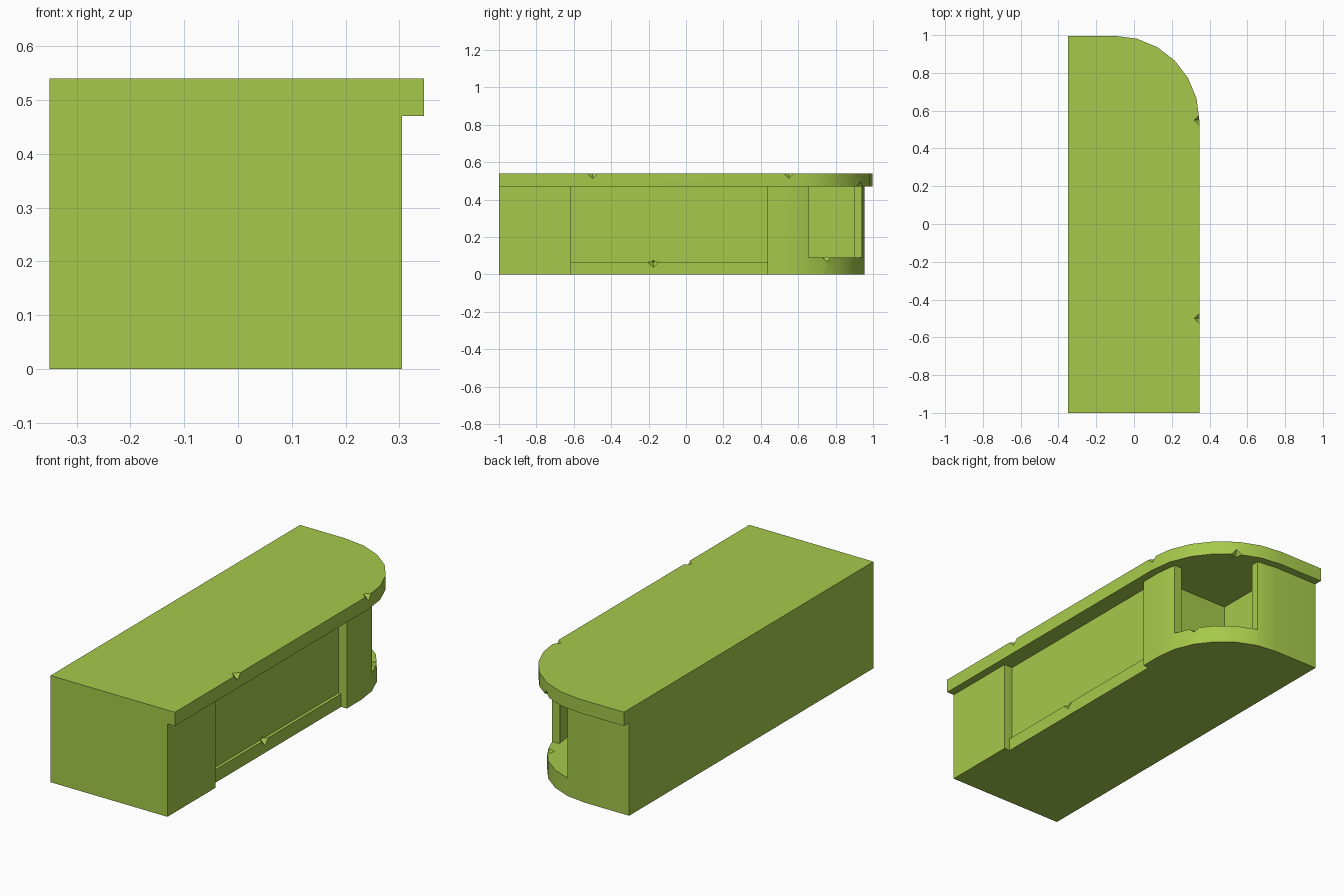
import bpy, bmesh, math
from mathutils import Matrix

cube = bpy.data.objects.get("Cube")
if cube:
    bpy.data.objects.remove(cube, do_unlink=True)

lime = bpy.data.materials.new("lime green")
lime.use_nodes = True
colour = (0.381, 0.584, 0.069, 1)
lime.diffuse_color = colour
lime.node_tree.nodes["Principled BSDF"].inputs["Base Color"].default_value = colour

CX, CY = -0.1, 0.55  # centre shared by all rounded corners
LEFT, FRONT = -0.35, -1.0
UNDER_TOP = 0.47


def arc(radius, steps=6):
    angles = [math.pi / 2 * i / steps for i in range(steps + 1)]
    return [(CX + radius * math.cos(a), CY + radius * math.sin(a)) for a in angles]


def add_object(name, bm):
    mesh = bpy.data.meshes.new(name)
    bmesh.ops.recalc_face_normals(bm, faces=bm.faces[:])
    bm.to_mesh(mesh)
    bm.free()
    obj = bpy.data.objects.new(name, mesh)
    mesh.materials.append(lime)
    bpy.context.collection.objects.link(obj)
    return obj


def prism(name, outline, z0, z1):
    bm = bmesh.new()
    face = bm.faces.new([bm.verts.new((x, y, z0)) for x, y in outline])
    moved = bmesh.ops.extrude_face_region(bm, geom=[face])["geom"]
    verts = [g for g in moved if isinstance(g, bmesh.types.BMVert)]
    bmesh.ops.translate(bm, verts=verts, vec=(0, 0, z1 - z0))
    return add_object(name, bm)


def box(name, x0, x1, y0, y1, z0, z1):
    return prism(name, [(x0, y0), (x1, y0), (x1, y1), (x0, y1)], z0, z1)


def chip(x, y, z, turn=0):
    # small diamond that nicks an edge
    bm = bmesh.new()
    bmesh.ops.create_uvsphere(bm, u_segments=4, v_segments=2, radius=0.028)
    bm.transform(Matrix.Translation((x, y, z)) @ Matrix.Rotation(turn, 4, "Z"))
    return add_object("chip_cutter", bm)


def select(obj):
    bpy.ops.object.select_all(action="DESELECT")
    obj.select_set(True)
    bpy.context.view_layer.objects.active = obj


def carve(obj, cutters):
    select(obj)
    for cutter in cutters:
        mod = obj.modifiers.new("cut", "BOOLEAN")
        mod.operation = "DIFFERENCE"
        mod.solver = "EXACT"
        mod.object = cutter
        bpy.ops.object.modifier_apply(modifier=mod.name)
        bpy.data.objects.remove(cutter, do_unlink=True)


def rounded_outline(radius):
    return [(LEFT, FRONT), (CX + radius, FRONT)] + arc(radius) + [(LEFT, CY + radius)]


# Counter body with a rounded back corner
body_r, top_r = 0.405, 0.446
body = prism("counter_body", rounded_outline(body_r), 0, UNDER_TOP)

# Long side recess with a shallower kerb along its foot
recess = (-0.615, 0.435)
panel = box("panel_cutter", 0.257, 0.5, *recess, 0.066, 0.6)
kerb = box("kerb_cutter", 0.273, 0.5, *recess, -0.1, 0.2)

# Hollow corner niche and its opening
niche_outline = [(-0.155, 0.5), (CX + 0.365, 0.5)] + arc(0.365) + [(-0.155, CY + 0.365)]
niche = prism("niche_cutter", niche_outline, 0.09, 0.6)
opening = box("opening_cutter", 0.005, 0.6, 0.655, 1.2, 0.09, 0.6)
carve(body, [panel, kerb, niche, opening,
             chip(0.273, -0.175, 0.066), chip(0.245, 0.75, 0.09, math.pi / 6)])

# Overhanging worktop with chipped edges
worktop = prism("worktop", rounded_outline(top_r), UNDER_TOP, 0.54)
edge = CX + top_r
carve(worktop, [chip(edge, -0.5, 0.54), chip(edge, 0.55, 0.54),
                chip(0.13, 0.93, UNDER_TOP, math.pi / 3)])

for obj in (body, worktop):
    select(obj)
    bpy.ops.object.shade_smooth_by_angle(angle=math.radians(30))
